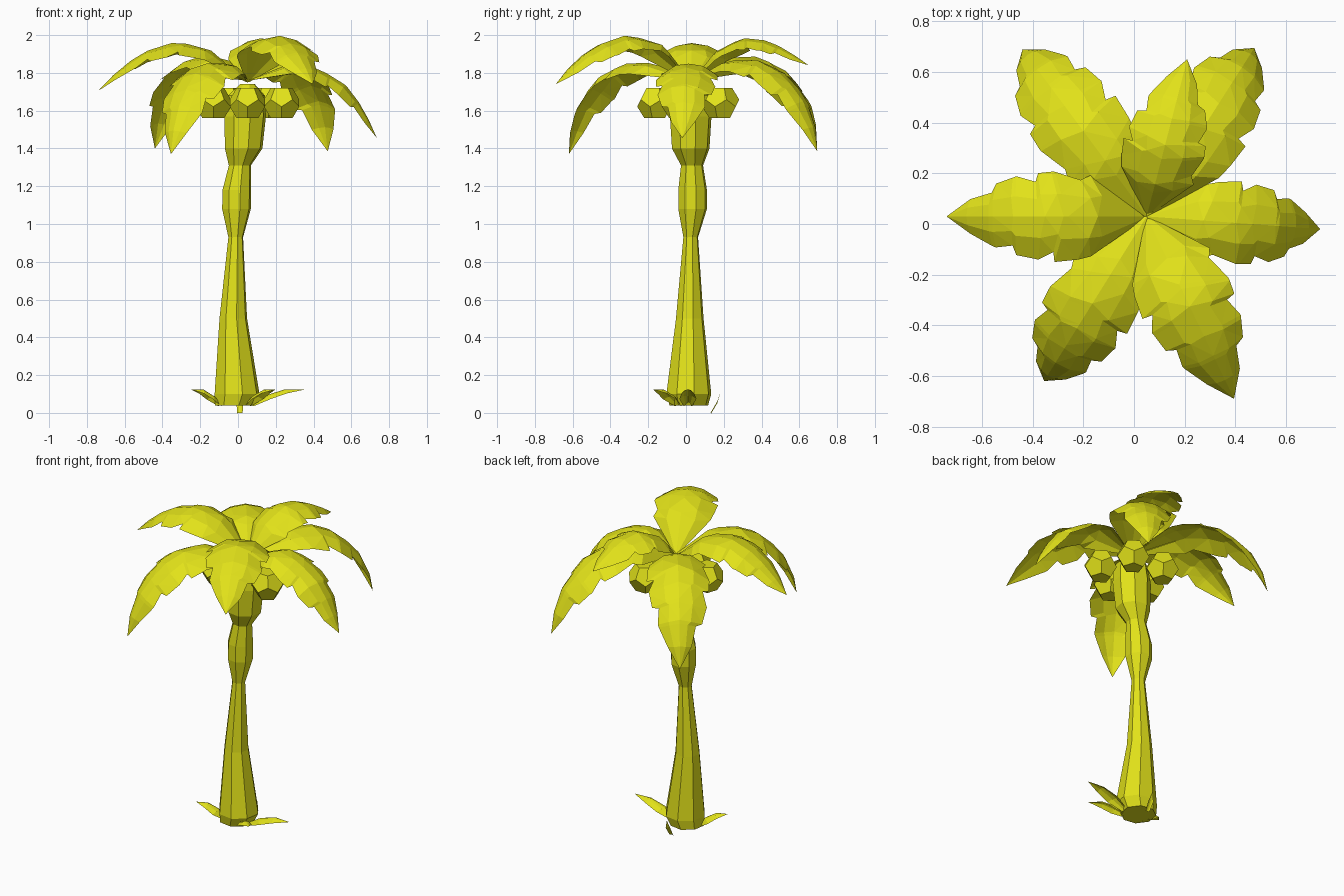
import bpy, bmesh, math
from mathutils import Vector

if "Cube" in bpy.data.objects:
    bpy.data.objects.remove(bpy.data.objects["Cube"])

mat = bpy.data.materials.new("palm yellow")
mat.diffuse_color = (0.76, 0.76, 0.01, 1)
mat.use_nodes = True
mat.node_tree.nodes["Principled BSDF"].inputs["Base Color"].default_value = mat.diffuse_color


def finish(name, bm):
    me = bpy.data.meshes.new(name)
    bm.to_mesh(me)
    bm.free()
    me.materials.append(mat)
    ob = bpy.data.objects.new(name, me)
    bpy.context.collection.objects.link(ob)
    return ob


def trunk(rings, sides=8):
    bm = bmesh.new()
    loops = []
    for z, cx, cy, r in rings:
        loops.append([bm.verts.new((cx + r * math.cos(math.tau * (i + 0.3) / sides),
                                    cy + r * math.sin(math.tau * (i + 0.3) / sides), z))
                      for i in range(sides)])
    for a, b in zip(loops, loops[1:]):
        for i in range(sides):
            j = (i + 1) % sides
            bm.faces.new((a[i], a[j], b[j], b[i]))
    bm.faces.new(loops[0][::-1])
    bm.faces.new(loops[-1])
    finish("trunk", bm)


def coconut(name, centre, r, turn):
    # dodecahedron: hull of the icosahedron's face centres
    ico = bmesh.new()
    bmesh.ops.create_icosphere(ico, subdivisions=1, radius=1)
    bm = bmesh.new()
    for f in ico.faces:
        p = f.calc_center_median().normalized() * r
        c, s = math.cos(turn), math.sin(turn)
        bm.verts.new(Vector((p.x * c - p.y * s, p.x * s + p.y * c, p.z)) + Vector(centre))
    ico.free()
    bmesh.ops.convex_hull(bm, input=bm.verts[:])
    bmesh.ops.dissolve_limit(bm, angle_limit=0.05, verts=bm.verts[:], edges=bm.edges[:])
    bmesh.ops.recalc_face_normals(bm, faces=bm.faces[:])
    finish(name, bm)


def sample(path, s):
    # point and tangent at fraction s of the arc length of a polyline
    lens = [(b - a).length for a, b in zip(path, path[1:])]
    d = s * sum(lens)
    for i, l in enumerate(lens):
        if d <= l or i == len(lens) - 1:
            a, b = path[i], path[i + 1]
            f = d / l
            t = (b - a).normalized()
            if f < 0.5 and i > 0:
                t = t.lerp((a - path[i - 1]).normalized(), 0.5 - f)
            elif f > 0.5 and i < len(lens) - 1:
                t = t.lerp((path[i + 2] - b).normalized(), f - 0.5)
            return a.lerp(b, f), t.normalized()
        d -= l


# arc fraction, left and right half widths: narrow steps cut the torn notches
FROND = [(0, .04, .04), (.2, .88, .9), (.27, .95, .8), (.4, 1, .98), (.42, .78, .98),
         (.5, .95, .95), (.52, .93, .76), (.62, .85, .88), (.64, .64, .85), (.74, .68, .72),
         (.76, .65, .52), (.88, .38, .38), (1, 0, 0)]
PLAIN = [(0, .5, .5), (.3, 1, 1), (.65, .75, .75), (1, 0, 0)]


def leaf(name, base, tip, profile, width, stations, flip=False, droop=0.38):
    # profile: (distance fraction, height) pairs along the midrib
    b, t = Vector(base), Vector(tip)
    path = [Vector((*b.lerp(t, f), z)) for f, z in profile]
    d = (t - b).normalized()
    side = Vector((-d.y, d.x, 0))
    bm = bmesh.new()
    rows = []
    for s, wl, wr in stations:
        if flip:
            wl, wr = wr, wl
        row = []
        for k in (1, .5, 0, -.5, -1):
            w = wl if k > 0 else wr
            p, tan = sample(path, min(1, s + .1 * abs(k) * w * (1 - s)))
            n = side.cross(tan) * -1
            if n.z < 0:
                n = -n
            row.append(bm.verts.new(p + side * (k * w * width) - n * (droop * k * k * w * width)))
        rows.append(row)
    for a, c in zip(rows, rows[1:]):
        for i in range(4):
            bm.faces.new((a[i], a[i + 1], c[i + 1], c[i]))
    bmesh.ops.remove_doubles(bm, verts=bm.verts[:], dist=0.0005)
    bmesh.ops.triangulate(bm, faces=[f for f in bm.faces if len(f.verts) > 3])
    finish(name, bm)


# trunk: height, centre x, centre y, radius
trunk([(.04, -.02, .015, .105), (.10, -.005, .015, .122), (.5, -.025, .02, .075),
       (.93, -.012, .025, .04), (1.08, -.008, .035, .078), (1.18, -.006, .035, .078),
       (1.31, .01, .032, .06), (1.4, .03, .025, .102), (1.57, .038, .025, .113),
       (1.68, .045, .028, .10), (1.74, .05, .03, .04)])

# ring of five coconuts
for i in range(5):
    a = math.radians(-90 + 72 * i)
    coconut(f"coconut_{i + 1}", (.05 + .19 * math.cos(a), .03 + .19 * math.sin(a), 1.64), .1, a)

# crown of fronds, three high and four drooping
CROWN = (.05, .03)
high = [(0, 1.75), (.26, 1.93), (.48, 1.965), (.7, 1.91), (.86, 1.82), (1, 1.705)]
low = [(0, 1.76), (.3, 1.85), (.5, 1.86), (.7, 1.79), (.87, 1.66), (.96, 1.52), (1, 1.37)]


def raised(profile, dz):
    return [(f, z + dz * min(1, f * 4)) for f, z in profile]


leaf("high_frond_left", CROWN, (-.74, .03), high, .18, FROND)
leaf("high_frond_front", CROWN, (.395, -.69), raised(high, .035), .19, FROND, True)
leaf("high_frond_back", CROWN, (.21, .65),
     [(0, 1.75), (.2, 1.91), (.43, 1.985), (.66, 1.97), (.84, 1.91), (1, 1.84)], .165, FROND)
leaf("low_frond_right", CROWN, (.735, -.02),
     [(0, 1.76), (.35, 1.855), (.56, 1.82), (.76, 1.735), (.9, 1.61), (1, 1.455)], .165, FROND)
leaf("low_frond_back_left", CROWN, (-.44, .69), raised(low, .03), .185, FROND, True)
leaf("low_frond_back_right", CROWN, (.475, .695), raised(low, .015), .18, FROND, True)
leaf("low_frond_front_left", CROWN, (-.355, -.62), low, .18, FROND)

# small leaves around the foot
foot = [(0, .04), (.35, .105), (.7, .13), (1, .125)]
leaf("foot_leaf_right", (.06, .01), (.36, .01), foot, .045, PLAIN, droop=.7)
leaf("foot_leaf_front", (.04, -.03), (.2, -.175), foot, .045, PLAIN, droop=.7)
leaf("foot_leaf_left", (-.08, 0), (-.25, -.07), foot, .045, PLAIN, droop=.7)
leaf("foot_sprig_back", (.01, .18), (.01, .13), [(0, .105), (.3, .06), (1, 0)], .018,
     [(0, 0.1, 0.1), (.4, 1, 1), (1, .8, .8)], droop=.3)
